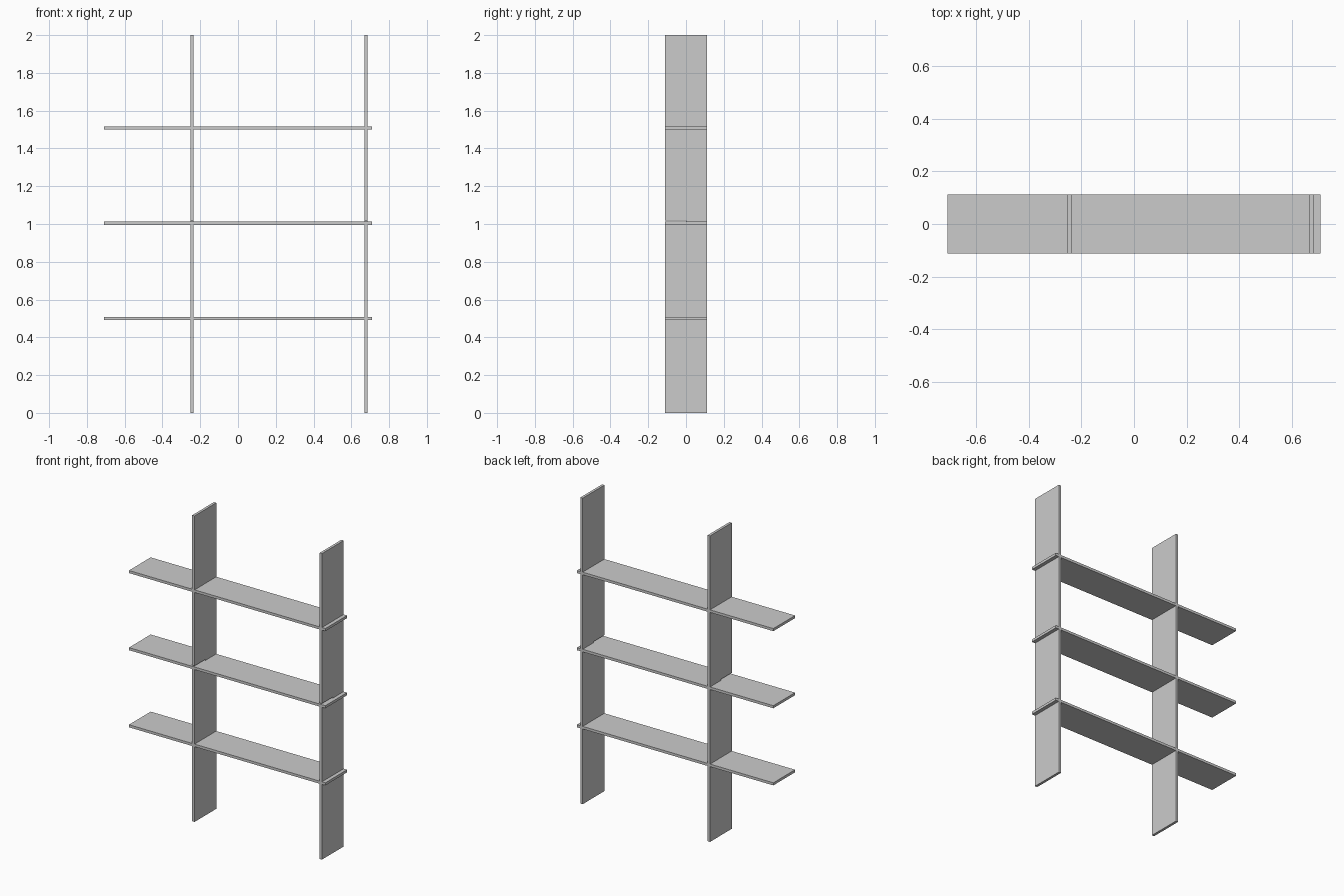
import bpy, bmesh
from mathutils import Vector

if "Cube" in bpy.data.objects:
    bpy.data.objects.remove(bpy.data.objects["Cube"])

T = 0.017            # board thickness
D = 0.112            # half depth
HALF_W = 0.71        # half shelf length
HEIGHT = 2.0
UPRIGHT_X = (-0.244, 0.677)
SHELF_Z = (0.5, 1.004, 1.508)


def comb(length_start, length_end, slots, edge, far):
    """Outline (u along board, v across) notched to the middle from 'edge'."""
    pts = [(length_start, far), (length_start, edge)]
    for a, b in slots:
        pts += [(a, edge), (a, 0), (b, 0), (b, edge)]
    return pts + [(length_end, edge), (length_end, far)]


def board(name, points, offset):
    """Extrude a planar outline symmetrically to full board thickness."""
    bm = bmesh.new()
    face = bm.faces.new([bm.verts.new(p) for p in points])
    result = bmesh.ops.extrude_face_region(bm, geom=[face])
    verts = [g for g in result["geom"] if isinstance(g, bmesh.types.BMVert)]
    bmesh.ops.translate(bm, verts=verts, vec=offset)
    bmesh.ops.translate(bm, verts=bm.verts, vec=-offset / 2)
    bmesh.ops.recalc_face_normals(bm, faces=bm.faces)
    mesh = bpy.data.meshes.new(name)
    bm.to_mesh(mesh)
    bm.free()
    obj = bpy.data.objects.new(name, mesh)
    bpy.context.collection.objects.link(obj)


# Uprights: slotted from the front, middle slot slightly taller
slots = [(z - T / 2, z + T / 2 + (0.007 if i == 1 else 0))
         for i, z in enumerate(SHELF_Z)]
side = comb(0, HEIGHT, slots, -D, D)
for name, x in zip(("left_upright", "right_upright"), UPRIGHT_X):
    board(name, [(x, v, u) for u, v in side], Vector((T, 0, 0)))

# Shelves: slotted from the back so they interlock with the uprights
slots = [(x - T / 2, x + T / 2) for x in UPRIGHT_X]
plan = comb(-HALF_W, HALF_W, slots, D, -D)
for name, z in zip(("lower_shelf", "middle_shelf", "upper_shelf"), SHELF_Z):
    board(name, [(u, v, z) for u, v in plan], Vector((0, 0, T)))
